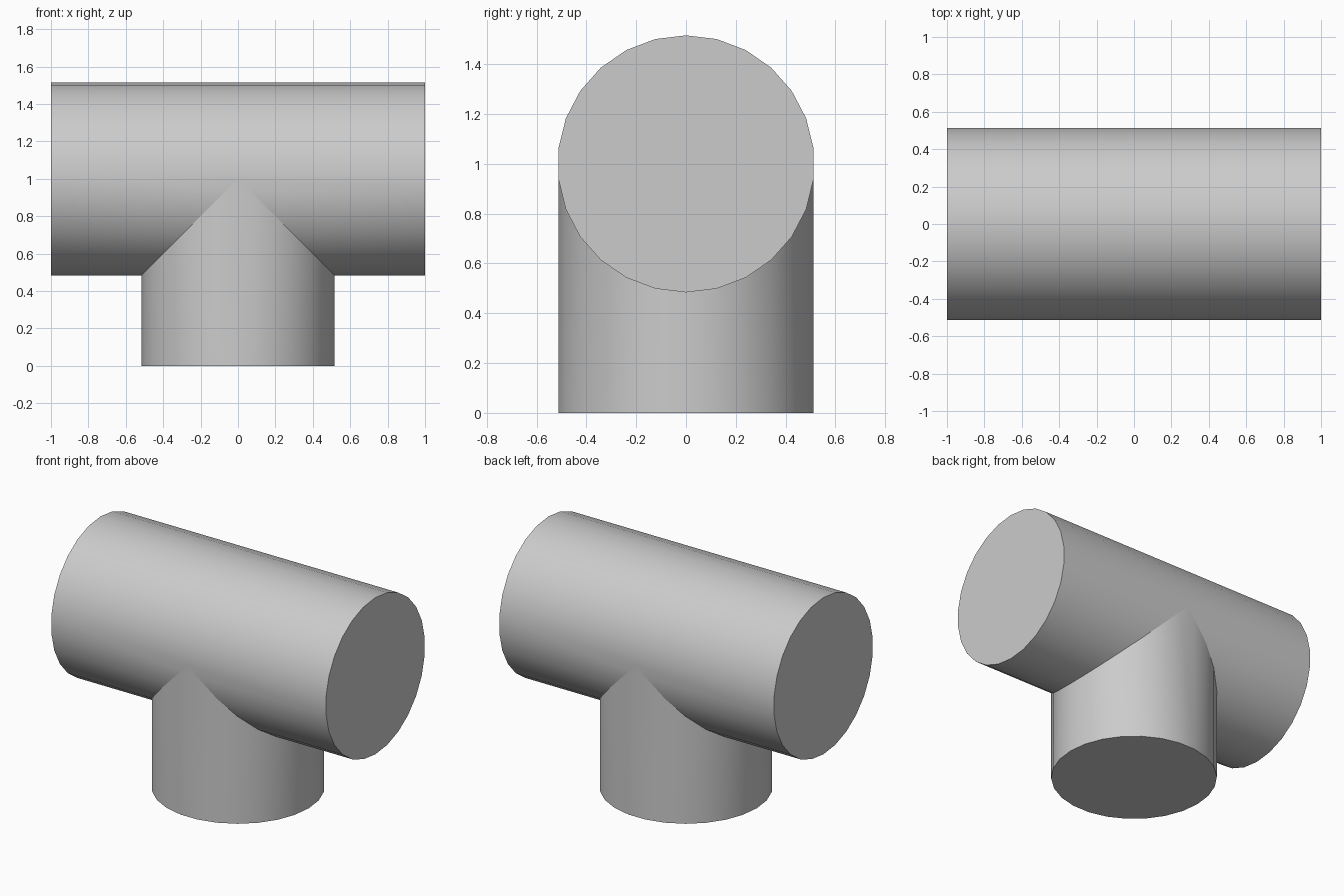
import bpy
import bmesh
import math

RADIUS = 0.516
SIDES = 26
AXIS_Z = 1.0
HALF_LENGTH = 1.0

cube = bpy.data.objects.get("Cube")
if cube:
    bpy.data.objects.remove(cube)

grey = bpy.data.materials.new("pipe_grey")
grey.use_nodes = True
GREY = (0.6, 0.6, 0.6, 1.0)
grey.diffuse_color = GREY
grey.node_tree.nodes["Principled BSDF"].inputs["Base Color"].default_value = GREY


def make_part(name, polygons):
    """Weld a set of polygons into one smooth-sided object."""
    bm = bmesh.new()
    for points in polygons:
        bm.faces.new([bm.verts.new(p) for p in points])
    bmesh.ops.remove_doubles(bm, verts=bm.verts, dist=0.0001)
    mesh = bpy.data.meshes.new(name)
    bm.to_mesh(mesh)
    bm.free()
    mesh.materials.append(grey)
    obj = bpy.data.objects.new(name, mesh)
    bpy.context.collection.objects.link(obj)
    bpy.ops.object.select_all(action="DESELECT")
    obj.select_set(True)
    bpy.context.view_layer.objects.active = obj
    bpy.ops.object.shade_smooth_by_angle(angle=math.radians(35))
    return obj


# Shared section: first value runs along the mitre, second is y
ring = [(RADIUS * math.cos(math.tau * i / SIDES),
         RADIUS * math.sin(math.tau * i / SIDES)) for i in range(SIDES)]
edges = list(zip(ring, ring[1:] + ring[:1]))

# Main pipe: whole strips above, mitred strips below the axis
main = []
for (h0, y0), (h1, y1) in edges:
    z0, z1 = AXIS_Z + h0, AXIS_Z + h1
    L = HALF_LENGTH
    if max(h0, h1) < 0.001:
        main.append([(-L, y0, z0), (h0, y0, z0), (h1, y1, z1), (-L, y1, z1)])
        main.append([(-h0, y0, z0), (L, y0, z0), (L, y1, z1), (-h1, y1, z1)])
    elif min(h0, h1) > -0.001:
        main.append([(-L, y0, z0), (L, y0, z0), (L, y1, z1), (-L, y1, z1)])
    else:
        # Side strip, notched where the branch meets it
        low, high, step = min(z0, z1), max(z0, z1), abs(h0)
        notched = [(-L, y0, low), (-step, y0, low), (0, y0, AXIS_Z),
                   (step, y0, low), (L, y0, low), (L, y0, high), (-L, y0, high)]
        main.append(notched if y0 < 0 else notched[::-1])
main.append([(HALF_LENGTH, y, AXIS_Z + h) for h, y in reversed(ring)])
main.append([(-HALF_LENGTH, y, AXIS_Z + h) for h, y in ring])
make_part("main_pipe", main)

# Branch pipe: vertical strips rising to the mitre line
branch = []
for (x0, y0), (x1, y1) in edges:
    strip = [(x0, y0, 0), (x1, y1, 0), (x1, y1, AXIS_Z - abs(x1))]
    if x0 * x1 < 0:
        strip.append((0, y0, AXIS_Z))
    strip.append((x0, y0, AXIS_Z - abs(x0)))
    branch.append(strip)
branch.append([(x, y, 0) for x, y in reversed(ring)])
make_part("branch_pipe", branch)
